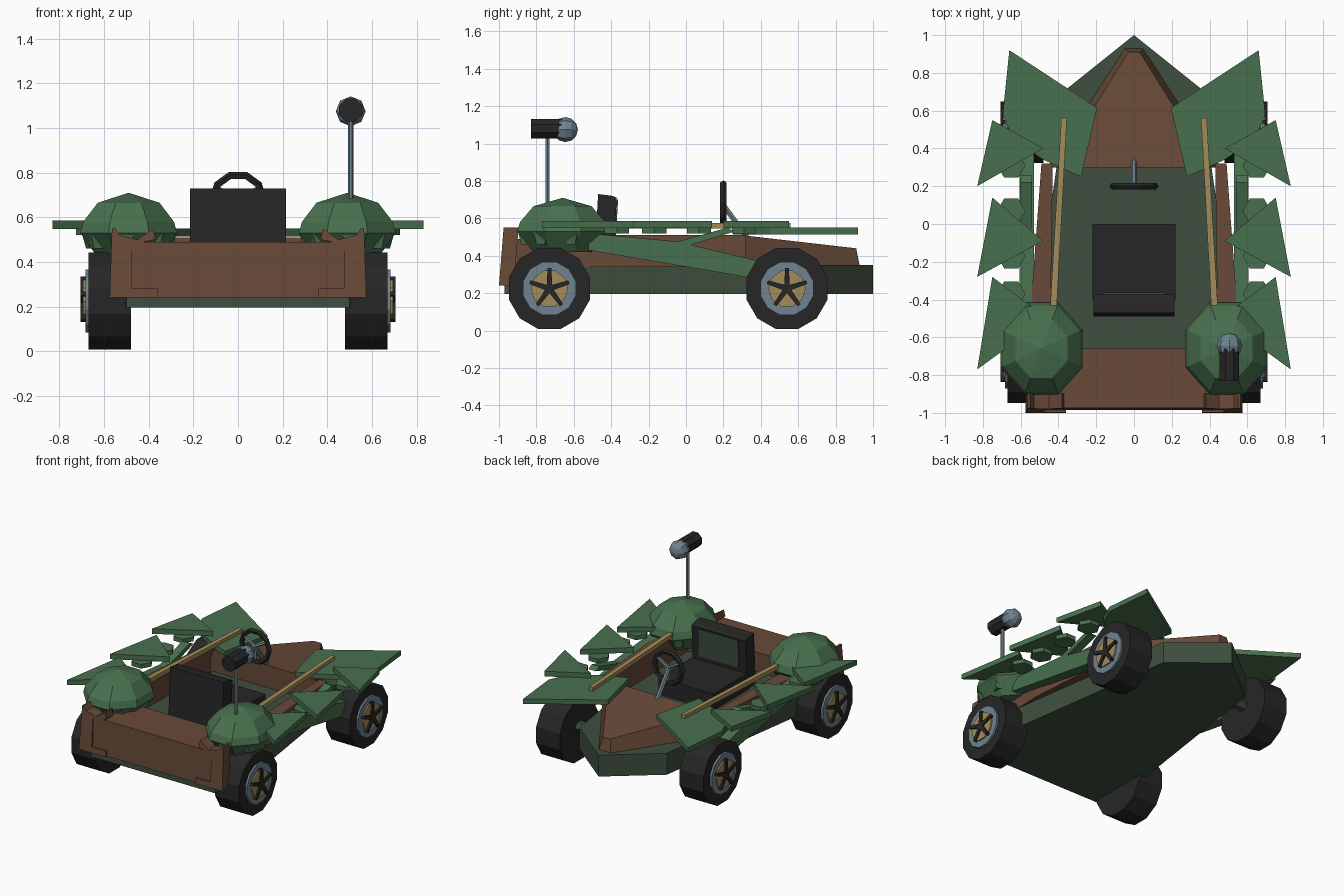
import bpy, bmesh, math
from mathutils import Vector, Matrix

if "Cube" in bpy.data.objects:
    bpy.data.objects.remove(bpy.data.objects["Cube"])


def material(name, rgb):
    m = bpy.data.materials.new(name)
    lin = [((c / 255 + 0.055) / 1.055) ** 2.4 for c in rgb]
    m.diffuse_color = (*lin, 1)
    m.use_nodes = True
    m.node_tree.nodes["Principled BSDF"].inputs["Base Color"].default_value = m.diffuse_color
    return m


LEAF = material("leaf green", (72, 112, 78))
HULL = material("dark green", (62, 78, 62))
WOOD = material("brown", (104, 74, 56))
TAN = material("tan", (164, 140, 88))
STEEL = material("blue grey", (112, 132, 144))
BLACK = material("black", (38, 38, 38))


def finish(name, bm, mat):
    bmesh.ops.recalc_face_normals(bm, faces=bm.faces)
    me = bpy.data.meshes.new(name)
    bm.to_mesh(me)
    bm.free()
    me.materials.append(mat)
    ob = bpy.data.objects.new(name, me)
    bpy.context.collection.objects.link(ob)
    return ob


def mirror(ob):
    ob.modifiers.new("mirror", 'MIRROR').use_axis = (True, False, False)
    return ob


def slab(name, pts, lo, hi, mat, axis=2):
    """Extrude an outline from lo to hi along x (0), y (1) or z (2)."""
    def place(p, h):
        c = list(p)
        c.insert(axis, h)
        return c
    bm = bmesh.new()
    a = [bm.verts.new(place(p, lo)) for p in pts]
    b = [bm.verts.new(place(p, hi)) for p in pts]
    bm.faces.new(a)
    bm.faces.new(b)
    for i in range(len(pts)):
        j = (i + 1) % len(pts)
        bm.faces.new((a[i], a[j], b[j], b[i]))
    return finish(name, bm, mat)


def box(name, x, y, z, mat):
    return slab(name, [(x[0], y[0]), (x[1], y[0]), (x[1], y[1]), (x[0], y[1])], *z, mat)


def tube(name, a, b, r, sides, mat, r2=None):
    a, b = Vector(a), Vector(b)
    bm = bmesh.new()
    bmesh.ops.create_cone(bm, cap_ends=True, segments=sides, radius1=r,
                          radius2=r if r2 is None else r2, depth=(b - a).length)
    rot = (b - a).to_track_quat('Z', 'Y').to_matrix().to_4x4()
    rot = rot @ Matrix.Rotation(math.pi / sides, 4, 'Z')
    bm.transform(Matrix.Translation((a + b) / 2) @ rot)
    return finish(name, bm, mat)


def rings(name, centre, levels, sides, sy, mat):
    """Stack of polygon rings given as (radius, height)."""
    bm = bmesh.new()
    prev = None
    for r, z in levels:
        ring = []
        for i in range(sides):
            t = math.tau * (i + 0.5) / sides
            ring.append(bm.verts.new((centre[0] + r * math.cos(t),
                                      centre[1] + r * sy * math.sin(t), z)))
        if prev:
            for i in range(sides):
                j = (i + 1) % sides
                bm.faces.new((prev[i], prev[j], ring[j], ring[i]))
        else:
            bm.faces.new(ring)
        prev = ring
    top = bm.verts.new((centre[0], centre[1], levels[-1][1] + 0.045))
    for i in range(sides):
        bm.faces.new((prev[i], prev[(i + 1) % sides], top))
    return finish(name, bm, mat)


# Hull with pointed nose
half = [(0.35, 0.72), (0.54, -0.6), (0.5, -0.97)]
slab("hull", [(0, 1)] + half + [(-x, y) for x, y in reversed(half)], 0.195, 0.35, HULL)

# Hood: wedge from nose to cockpit
bm = bmesh.new()
sections = [(0.93, 0.35, 0.05, 0.35), (0.91, 0.44, 0.03, 0.35), (0.3, 0.5, 0.41, 0.35)]
front = [bm.verts.new(p) for p in ((-0.05, 0.93, 0.34), (0.05, 0.93, 0.34), (0.03, 0.91, 0.44), (-0.03, 0.91, 0.44))]
back = [bm.verts.new(p) for p in ((-0.46, 0.3, 0.34), (0.46, 0.3, 0.34), (0.41, 0.3, 0.51), (-0.41, 0.3, 0.51))]
bm.faces.new(front)
bm.faces.new(back)
for i in range(4):
    j = (i + 1) % 4
    bm.faces.new((front[i], front[j], back[j], back[i]))
finish("hood", bm, WOOD)

# Cockpit walls, rear deck and corner brackets
mirror(slab("side_wall", [(0.43, 0.32), (0.49, 0.32), (0.54, -0.35), (0.53, -0.7), (0.45, -0.7), (0.44, -0.35)],
            0.34, 0.51, WOOD))
slab("rear_deck", [(-0.66, 0.34), (-0.66, 0.49), (-0.975, 0.49), (-0.985, 0.24), (-0.95, 0.24), (-0.95, 0.34)],
     -0.48, 0.48, WOOD, 0)
bracket = slab("rear_bracket", [(0.36, 0.24), (0.575, 0.24), (0.565, 0.55), (0.55, 0.55), (0.53, 0.52), (0.45, 0.5),
                                (0.38, 0.55), (0.37, 0.5), (0.475, 0.48), (0.475, 0.28), (0.36, 0.28)],
               -1.0, -0.92, WOOD, 1)
for v in bracket.data.vertices:
    v.co.y += (v.co.z - 0.24) * 0.08
mirror(bracket)

# Seat
box("seat_cushion", (-0.22, 0.22), (-0.4, 0.0), (0.34, 0.47), BLACK)
slab("seat_back", [(-0.39, 0.35), (-0.37, 0.71), (-0.39, 0.72), (-0.47, 0.73), (-0.49, 0.36)], -0.215, 0.215, BLACK, 0)
slab("seat_panel", [(-0.382, 0.5), (-0.37, 0.7), (-0.363, 0.7), (-0.375, 0.5)], -0.16, 0.16, HULL, 0)

# Steering wheel and column
bpy.ops.mesh.primitive_torus_add(major_segments=10, minor_segments=5, major_radius=0.112, minor_radius=0.018,
                                 location=(0, 0.2, 0.68), rotation=(math.pi / 2, 0, 0))
ob = bpy.context.object
ob.name = "steering_wheel"
ob.data.materials.append(BLACK)
tube("steering_column", (0, 0.2, 0.67), (0, 0.34, 0.48), 0.016, 6, STEEL)
for k in range(3):
    t = math.tau * k / 3 + math.pi / 2
    tube("steering_spoke", (0, 0.2, 0.68), (0.11 * math.cos(t), 0.2, 0.68 - 0.11 * math.sin(t)), 0.011, 5, STEEL)

# Wheels
for y in (-0.73, 0.54):
    z = 0.225
    mirror(tube("tyre", (0.48, y, z), (0.67, y, z), 0.225, 12, BLACK))
    mirror(tube("rim", (0.6, y, z), (0.684, y, z), 0.147, 12, STEEL))
    mirror(tube("hub", (0.6, y, z), (0.694, y, z), 0.1, 10, TAN))
    for k in range(5):
        t = math.tau * k / 5 + math.pi / 2
        c, s = math.cos(t), math.sin(t)
        pts = [(y + u * c - w * s, z + u * s + w * c) for u, w in
               ((-0.01, -0.016), (0.11, -0.01), (0.11, 0.01), (-0.01, 0.016))]
        mirror(slab("wheel_spoke", pts, 0.68, 0.706, BLACK, 0))
    mirror(tube("axle", (0.3, y, z + 0.03), (0.5, y, z + 0.03), 0.04, 6, HULL))

# Bush domes over the rear wheels
mirror(rings("bush_dome", (0.49, -0.66), [(0.15, 0.42), (0.235, 0.53), (0.22, 0.58), (0.15, 0.665)],
             8, 1.12, LEAF))
for k in range(7):
    t = math.tau * k / 7 + 0.3
    x, y = 0.49 + 0.16 * math.cos(t), -0.66 + 0.19 * math.sin(t)
    mirror(tube("bush_leaf", (x, y, 0.46), (x, y, 0.53), 0.04, 5, LEAF, 0.06))

# Forked branch along each side
mirror(slab("branch", [(-0.52, 0.43), (0.36, 0.28), (0.4, 0.37), (0.04, 0.455), (-0.03, 0.475), (-0.52, 0.52)],
            0.53, 0.605, LEAF, 0))
mirror(slab("branch_fork", [(-0.1, 0.46), (0.0, 0.45), (0.26, 0.53), (0.22, 0.55)], 0.54, 0.6, LEAF, 0))

# Big front leaves, side leaves and small leaves
mirror(slab("front_leaf", [(0.66, 0.92), (0.195, 0.615), (0.28, 0.25), (0.48, 0.34), (0.64, 0.45), (0.695, 0.58)],
            0.515, 0.55, LEAF))
for pts in ([(0.75, 0.55), (0.83, 0.2), (0.48, 0.4)],
            [(0.75, 0.14), (0.83, -0.28), (0.48, -0.09)],
            [(0.75, -0.28), (0.83, -0.77), (0.46, -0.5)]):
    mirror(slab("side_leaf", pts, 0.548, 0.585, LEAF))
for y in (0.31, 0.07, -0.17, -0.37):
    mirror(tube("small_leaf", (0.65, y, 0.52), (0.65, y, 0.55), 0.075, 6, LEAF))

# Long bamboo rods
mirror(slab("rod", [(0.355, 0.56), (0.385, 0.56), (0.445, -0.46), (0.41, -0.46)], 0.545, 0.575, TAN))

# Mast with spyglass
tube("mast", (0.505, -0.74, 0.67), (0.505, -0.74, 1.05), 0.013, 6, STEEL)
tube("spyglass", (0.505, -0.83, 1.08), (0.505, -0.66, 1.08), 0.056, 8, BLACK)
bpy.ops.mesh.primitive_uv_sphere_add(segments=8, ring_count=6, radius=0.067, location=(0.505, -0.645, 1.075),
                                     rotation=(math.pi / 2, 0, 0))
ob = bpy.context.object
ob.name = "spyglass_bulb"
ob.data.materials.append(STEEL)
